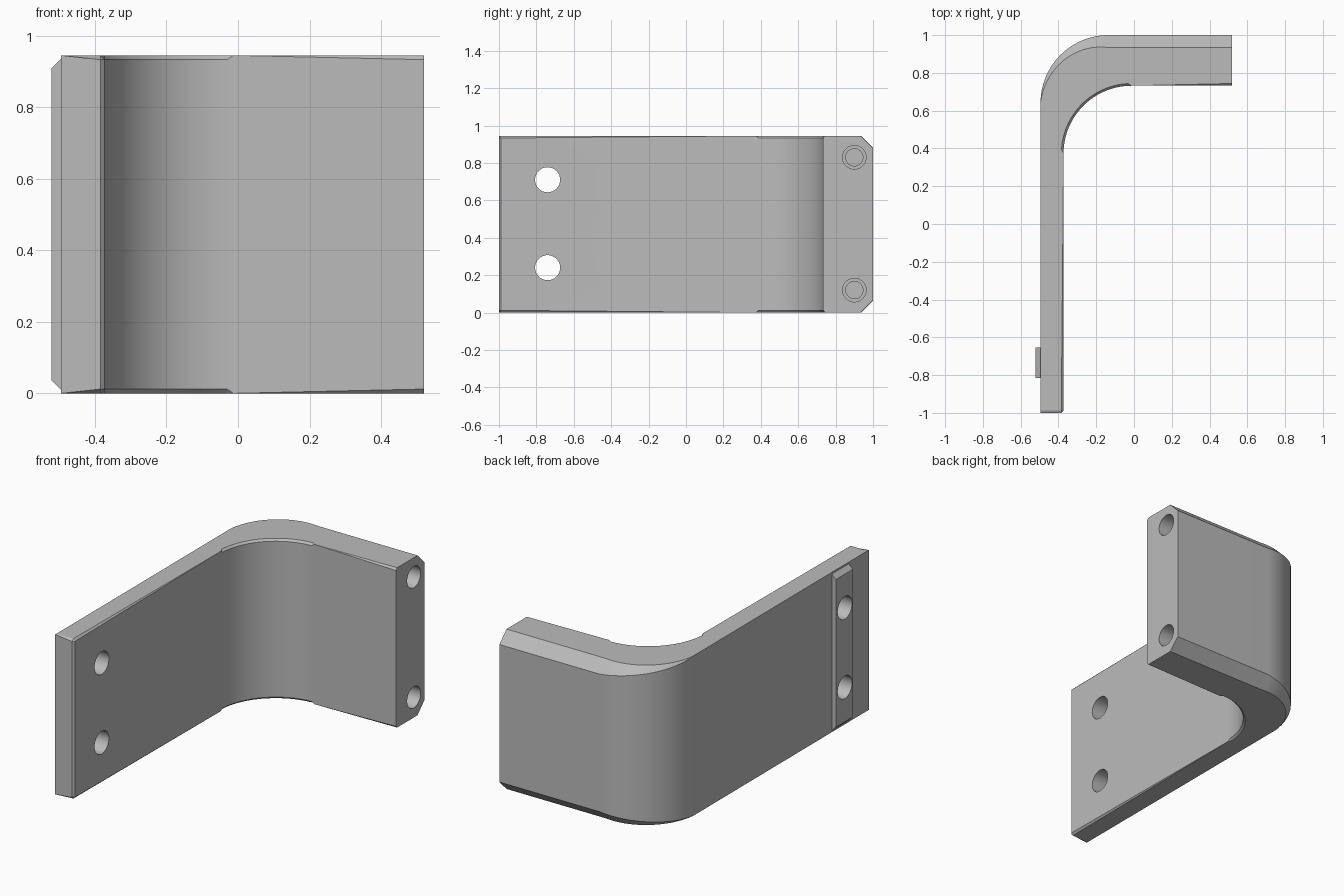
import bpy, bmesh, math
from mathutils import Vector

cube = bpy.data.objects.get("Cube")
if cube:
    bpy.data.objects.remove(cube, do_unlink=True)

HEIGHT, EDGE, CHAMFER = 0.945, 0.012, 0.066
BACK_X, INNER_X, END_X = -0.495, -0.373, 0.52
BACK_Y, INNER_Y, FRONT_Y = 1.0, 0.732, -1.0
RADIUS, STEPS = 0.36, 32

grey = bpy.data.materials.new("plain grey")
grey.use_nodes = True
colour = (0.5, 0.5, 0.5, 1)
grey.diffuse_color = colour
grey.node_tree.nodes["Principled BSDF"].inputs["Base Color"].default_value = colour


def make_object(name, bm):
    bmesh.ops.recalc_face_normals(bm, faces=bm.faces)
    mesh = bpy.data.meshes.new(name)
    bm.to_mesh(mesh)
    bm.free()
    mesh.materials.append(grey)
    obj = bpy.data.objects.new(name, mesh)
    bpy.context.collection.objects.link(obj)
    return obj


def corner_path(x, y):
    """Straight plate, quarter-round corner, straight arm."""
    path = [Vector((x, FRONT_Y))]
    for i in range(STEPS + 1):
        a = math.pi - i / STEPS * math.pi / 2
        path.append(Vector((x + RADIUS + RADIUS * math.cos(a),
                            y - RADIUS + RADIUS * math.sin(a))))
    return path + [Vector((END_X, y))]


def build_bracket():
    bm = bmesh.new()
    rings = []
    pairs = zip(corner_path(BACK_X, BACK_Y), corner_path(INNER_X, INNER_Y))
    for i, (outer, inner) in enumerate(pairs):
        # The rear chamfer grows steadily around the corner
        t = min(max((i - 1) / STEPS, 0), 1)
        c = CHAMFER * t
        inset = outer + Vector((math.cos(t * math.pi / 2), -math.sin(t * math.pi / 2))) * c
        section = [(outer, c), (inset, 0), (inner, 0),
                   (inner, HEIGHT), (inset, HEIGHT), (outer, HEIGHT - c)]
        rings.append([bm.verts.new((p.x, p.y, z)) for p, z in section])
    for a, b in zip(rings, rings[1:]):
        for k in range(6):
            n = (k + 1) % 6
            bm.faces.new((a[k], a[n], b[n], b[k]))
    bm.faces.new(rings[0])
    bm.faces.new(rings[-1])

    # Fine bevel along the inner rims and the free end of the plate
    rims = [bm.edges.get((a[k], b[k])) for a, b in zip(rings, rings[1:]) for k in (2, 3)]
    rims += [bm.edges.get((rings[0][k], rings[0][k + 1])) for k in (1, 2, 3)]
    bmesh.ops.bevel(bm, geom=rims, offset=EDGE, segments=1, affect='EDGES')
    bmesh.ops.remove_doubles(bm, verts=bm.verts, dist=0.0001)
    return make_object("bracket", bm)


def build_rib():
    # Locating rib with sloped ends on the back of the plate
    bm = bmesh.new()
    depth, inside, slope = -0.521, -0.47, 0.036
    foot = slope + depth - BACK_X
    profile = [(depth, slope), (BACK_X, foot), (inside, foot),
               (inside, HEIGHT - foot), (BACK_X, HEIGHT - foot), (depth, HEIGHT - slope)]
    face = bm.faces.new([bm.verts.new((x, -0.815, z)) for x, z in profile])
    moved = bmesh.ops.extrude_face_region(bm, geom=[face])["geom"]
    bmesh.ops.translate(bm, vec=(0, 0.16, 0),
                        verts=[v for v in moved if isinstance(v, bmesh.types.BMVert)])
    return make_object("rib", bm)


def cylinder_x(name, x0, x1, y, z, radius):
    bpy.ops.mesh.primitive_cylinder_add(vertices=48, radius=radius, depth=x1 - x0,
                                        location=((x0 + x1) / 2, y, z),
                                        rotation=(0, math.pi / 2, 0))
    obj = bpy.context.object
    obj.name = name
    obj.data.materials.append(grey)
    obj.hide_render = True
    return obj


def combine(target, tool, operation):
    mod = target.modifiers.new(tool.name, 'BOOLEAN')
    mod.operation, mod.solver, mod.object = operation, 'EXACT', tool
    bpy.context.view_layer.objects.active = target
    bpy.ops.object.modifier_apply(modifier=mod.name)
    bpy.data.objects.remove(tool, do_unlink=True)


bracket = build_bracket()
combine(bracket, build_rib(), 'UNION')

# Through holes in the plate
for z in (0.24, 0.71):
    combine(bracket, cylinder_x("plate_hole", -0.7, -0.2, -0.74, z, 0.067), 'DIFFERENCE')

# Stepped blind holes in the end of the arm
for z in (0.12, 0.83):
    combine(bracket, cylinder_x("arm_hole", 0.22, 0.7, 0.9, z, 0.063), 'DIFFERENCE')
    combine(bracket, cylinder_x("arm_pilot_hole", 0.1, 0.6, 0.9, z, 0.046), 'DIFFERENCE')

bpy.ops.object.select_all(action='DESELECT')
bracket.select_set(True)
bpy.context.view_layer.objects.active = bracket
bpy.ops.object.shade_smooth_by_angle(angle=math.radians(25))
